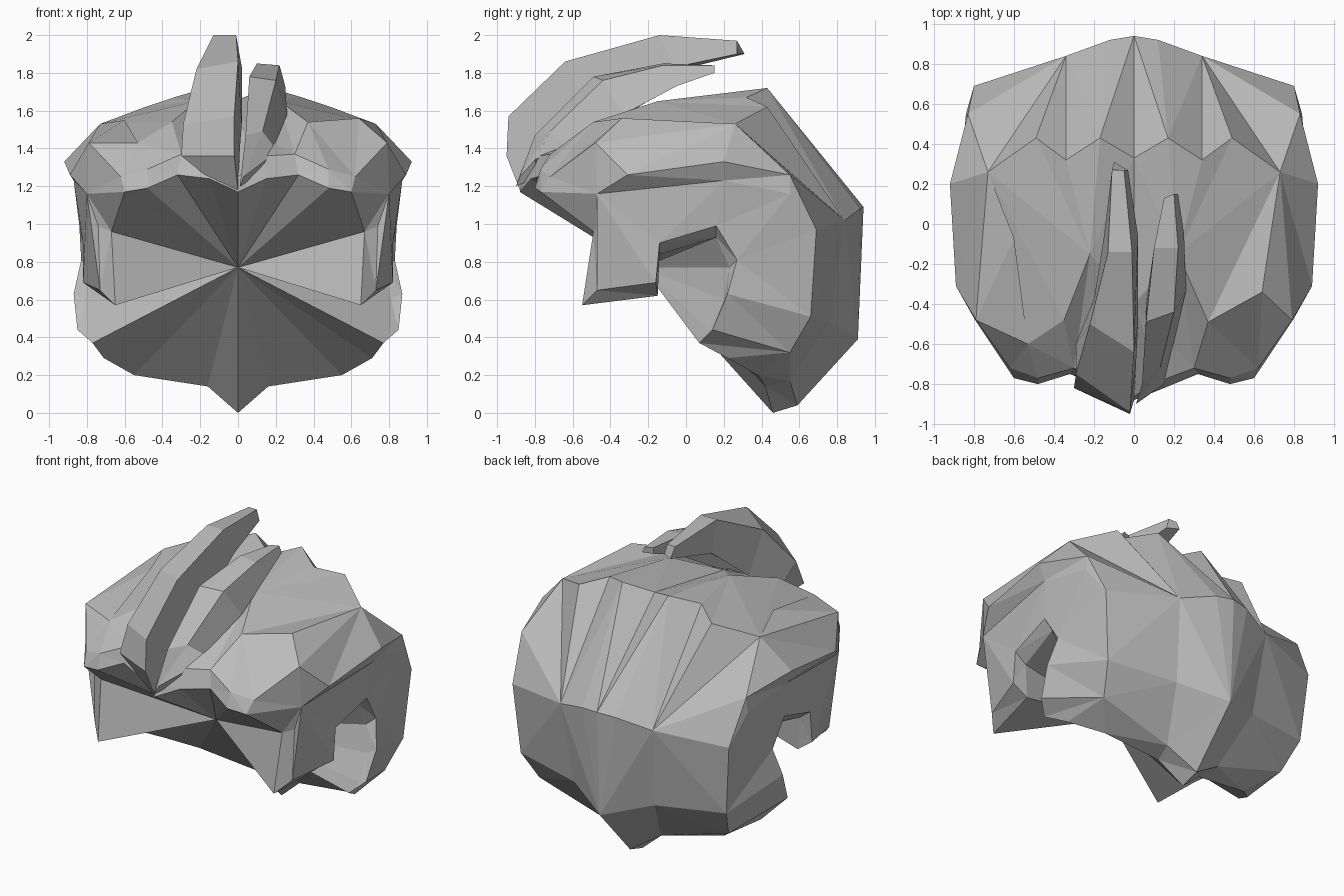
import bpy
import bmesh
from mathutils import Vector

default_cube = bpy.data.objects.get("Cube")
if default_cube:
    bpy.data.objects.remove(default_cube, do_unlink=True)

hair_grey = bpy.data.materials.new("hair_grey")
hair_grey.use_nodes = True
colour = (.5, .5, .5, 1)
hair_grey.diffuse_color = colour
hair_grey.node_tree.nodes["Principled BSDF"].inputs["Base Color"].default_value = colour

BOTH = (1, -1)
LEFT = (1,)
RIGHT = (-1,)


def finish(bm, name):
    """Weld the seams, face everything outward and make a flat shaded object."""
    bmesh.ops.remove_doubles(bm, verts=bm.verts, dist=.001)
    bmesh.ops.dissolve_degenerate(bm, edges=bm.edges, dist=.0005)
    bmesh.ops.recalc_face_normals(bm, faces=bm.faces)
    mesh = bpy.data.meshes.new(name)
    bm.to_mesh(mesh)
    bm.free()
    mesh.materials.append(hair_grey)
    obj = bpy.data.objects.new(name, mesh)
    bpy.context.scene.collection.objects.link(obj)
    return obj


def add_face(bm, points, sides=BOTH):
    """Add one face on each wanted side of the centre plane."""
    unique = []
    for point in points:
        if point not in unique:
            unique.append(point)
    if len(unique) < 3:
        return
    for side in sides:
        bm.faces.new([bm.verts.new((side * x, y, z)) for x, y, z in unique[::side]])


def bridge(bm, first, second, sides=BOTH):
    """Fill between two polylines, always taking the shorter diagonal."""
    i = j = 0
    while i < len(first) - 1 or j < len(second) - 1:
        step_first = j == len(second) - 1
        if not step_first and i < len(first) - 1:
            across = Vector(first[i + 1]) - Vector(second[j])
            back = Vector(second[j + 1]) - Vector(first[i])
            step_first = across.length < back.length
        if step_first:
            add_face(bm, [first[i], first[i + 1], second[j]], sides)
            i += 1
        else:
            add_face(bm, [first[i], second[j + 1], second[j]], sides)
            j += 1


def build_lock(name, sections):
    """Loft a lock of hair through four-cornered sections and cap its ends."""
    bm = bmesh.new()
    for near, far in zip(sections, sections[1:]):
        for k in range(len(near)):
            n = (k + 1) % len(near)
            add_face(bm, [near[k], near[n], far[n], far[k]], LEFT)
    add_face(bm, sections[0], LEFT)
    add_face(bm, sections[-1], LEFT)
    return finish(bm, name)


# Rows across the top of the head, from the centre to the side
hairline = [(0, -.88, 1.17), (.15, -.82, 1.24), (.32, -.75, 1.26),
            (.48, -.8, 1.19), (.6, -.77, 1.17)]
fringe = [(0, -.86, 1.25), (.14, -.78, 1.36), (.3, -.72, 1.37),
          (.48, -.77, 1.29), (.62, -.72, 1.25)]
top_centre = [(0, -.4, 1.53), (.22, -.15, 1.65)]
top_corner = (.79, -.48, 1.43)
left_top = top_centre + [(.37, -.49, 1.54), (.64, -.34, 1.56), top_corner]
crown = [(0, .33, 1.66), (.17, .43, 1.72), (.34, .32, 1.67),
         (.49, .43, 1.62), (.73, .26, 1.53)]

# The right side has a fold running back over the temple
right_top = top_centre + [(.35, -.48, 1.54), (.53, -.6, 1.43)]
fold = (.6, -.07, 1.55)

# Rows down the back
back_corner = (.83, .55, 1.26)
back = [(0, .94, 1.09), (.12, .92, 1.08), (.34, .84, 1.02)]
back_edge = (.8, .69, .97)
nape = [(0, .91, .39), (.3, .76, .48), (.76, .66, .51)]
hem = [(0, .59, .04), (.2, .55, .17), (.7, .55, .32)]
inner_hem = [(0, .46, 0), (.16, .42, .14), (.55, .38, .2),
             (.71, .22, .29), (.77, .07, .37)]

# Side ridges, from front to back
temple = (.8, -.47, 1.16)
ridge = [temple, (.89, -.31, 1.26), (.92, .2, 1.33), back_corner]
groove = [temple, (.87, .2, 1.23), (.84, .55, 1.16), back_edge]

# Sideburn, ear notch and neck edge, outside and inside
side_edge = [(.74, -.46, .99), (.73, -.47, .65), (.82, -.16, .69),
             (.82, -.14, .9), (.84, .16, .99), (.83, .27, .81),
             (.87, .22, .63), (.85, .14, .44), inner_hem[-1]]
inner_edge = [(.67, -.49, .96), (.65, -.55, .57), (.72, -.15, .62),
              (.74, -.14, .84), (.78, .16, .93), (.78, .23, .77),
              (.81, .2, .6), (.81, .12, .44), inner_hem[-1]]

# Main shell
shell = bmesh.new()
bridge(shell, hairline, fringe)
bridge(shell, fringe, left_top, LEFT)
bridge(shell, left_top, crown, LEFT)
bridge(shell, fringe, right_top + [top_corner], RIGHT)
bridge(shell, right_top + [fold, top_corner], crown, RIGHT)
add_face(shell, [right_top[-1], fold, top_corner], RIGHT)
bridge(shell, crown + [back_corner], back)
add_face(shell, [back_corner, back[-1], back_edge])
bridge(shell, back, nape[:1])
bridge(shell, [back[-1], back_edge], nape)
bridge(shell, nape, hem)
bridge(shell, hem, inner_hem)
bridge(shell, [fringe[-1], hairline[-1], inner_edge[0]], [top_corner, temple, side_edge[0]])
bridge(shell, [top_corner, crown[-1], back_corner], ridge)
bridge(shell, ridge, groove)
bridge(shell, groove + [nape[-1], hem[-1]], side_edge)
bridge(shell, side_edge, inner_edge)

# Hollow front, a fan of faces meeting at one point inside
hollow = (0, -.23, .77)
rim = hairline + inner_edge + inner_hem[-2::-1]
for start, end in zip(rim, rim[1:]):
    add_face(shell, [start, end, hollow])
finish(shell, "hair_shell")

# Two raised locks sweeping back from the forehead
build_lock("tall_lock", [
    [(-.3, -.82, 1.36), (-.02, -.95, 1.36), (0, -.88, 1.18), (-.15, -.8, 1.24)],
    [(-.29, -.75, 1.53), (-.02, -.94, 1.57), (.01, -.7, 1.4), (-.29, -.6, 1.43)],
    [(-.22, -.5, 1.82), (0, -.64, 1.86), (.02, -.5, 1.53), (-.2, -.38, 1.55)],
    [(-.13, -.14, 2), (-.01, -.14, 2), (.02, -.06, 1.83), (-.15, -.06, 1.81)],
    [(-.11, .27, 1.97), (-.05, .27, 1.97), (-.03, .27, 1.9), (-.1, .31, 1.9)]])
build_lock("short_lock", [
    [(.01, -.9, 1.2), (.03, -.88, 1.25), (.15, -.8, 1.34), (.1, -.78, 1.25)],
    [(.04, -.8, 1.47), (.13, -.72, 1.49), (.19, -.63, 1.41), (.05, -.65, 1.35)],
    [(.06, -.49, 1.78), (.2, -.44, 1.76), (.26, -.33, 1.58), (.06, -.4, 1.53)],
    [(.1, -.12, 1.85), (.22, -.12, 1.84), (.25, -.05, 1.73), (.13, -.1, 1.71)],
    [(.15, .13, 1.84), (.2, .15, 1.84), (.22, .15, 1.8), (.15, .13, 1.8)]])
